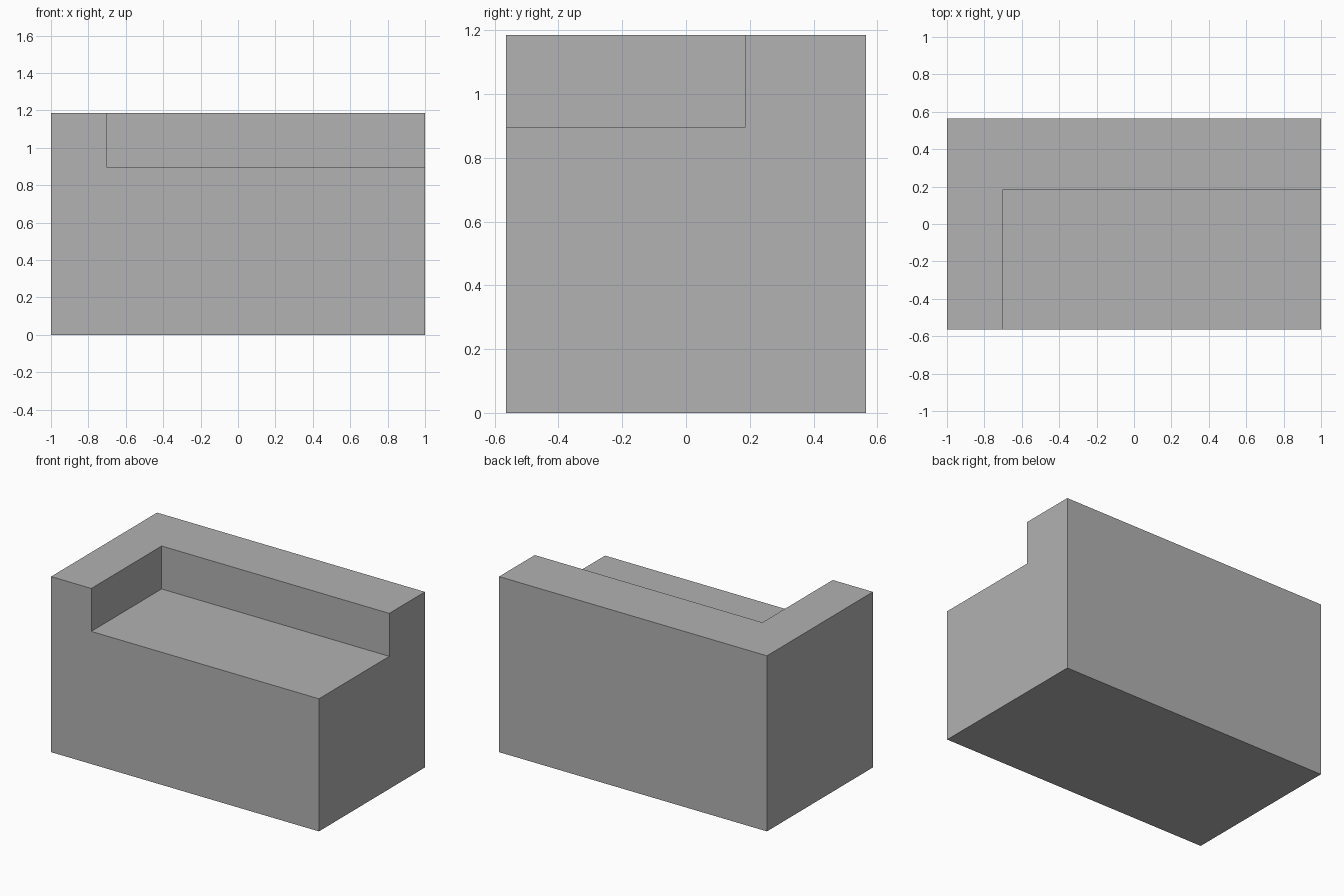
import bpy
import bmesh
from mathutils import Matrix, Vector

default_cube = bpy.data.objects.get("Cube")
if default_cube:
    bpy.data.objects.remove(default_cube, do_unlink=True)

# Overall sizes and the inner corner of the raised wall
WIDTH, DEPTH, HEIGHT = 2.0, 1.13, 1.185
SEAT_Z = 0.895
WALL_X, WALL_Y = -0.70, 0.185

# Grey material
grey = bpy.data.materials.new("plain_grey")
grey.use_nodes = True
colour = (0.445, 0.445, 0.445, 1.0)
grey.diffuse_color = colour
grey.node_tree.nodes["Principled BSDF"].inputs["Base Color"].default_value = colour

# Solid base block, standing on the ground
bm = bmesh.new()
bmesh.ops.create_cube(
    bm, size=1.0,
    matrix=Matrix.Translation((0, 0, SEAT_Z / 2)) @ Matrix.Diagonal((WIDTH, DEPTH, SEAT_Z, 1)))

# Split along the inner sides of the wall
for point, normal in (((WALL_X, 0, 0), (1, 0, 0)), ((0, WALL_Y, 0), (0, 1, 0))):
    bmesh.ops.bisect_plane(
        bm, geom=bm.verts[:] + bm.edges[:] + bm.faces[:],
        plane_co=Vector(point), plane_no=Vector(normal))

# Raise the L-shaped rim: the back wall and the right arm
bm.normal_update()
rim = []
for face in bm.faces:
    centre = face.calc_center_median()
    if face.normal.z > 0.9 and (centre.x < WALL_X or centre.y > WALL_Y):
        rim.append(face)
raised = bmesh.ops.extrude_face_region(bm, geom=rim)["geom"]
bmesh.ops.translate(
    bm, vec=(0, 0, HEIGHT - SEAT_Z),
    verts=[v for v in raised if isinstance(v, bmesh.types.BMVert)])
bmesh.ops.delete(bm, geom=[f for f in rim if f.is_valid], context="FACES_ONLY")

# Merge coplanar faces into clean flat sides
bmesh.ops.dissolve_limit(bm, angle_limit=0.01, verts=bm.verts[:], edges=bm.edges[:])
bmesh.ops.recalc_face_normals(bm, faces=bm.faces[:])

mesh = bpy.data.meshes.new("corner_bench")
bm.to_mesh(mesh)
bm.free()
mesh.materials.append(grey)
bench = bpy.data.objects.new("corner_bench", mesh)
bpy.context.collection.objects.link(bench)
